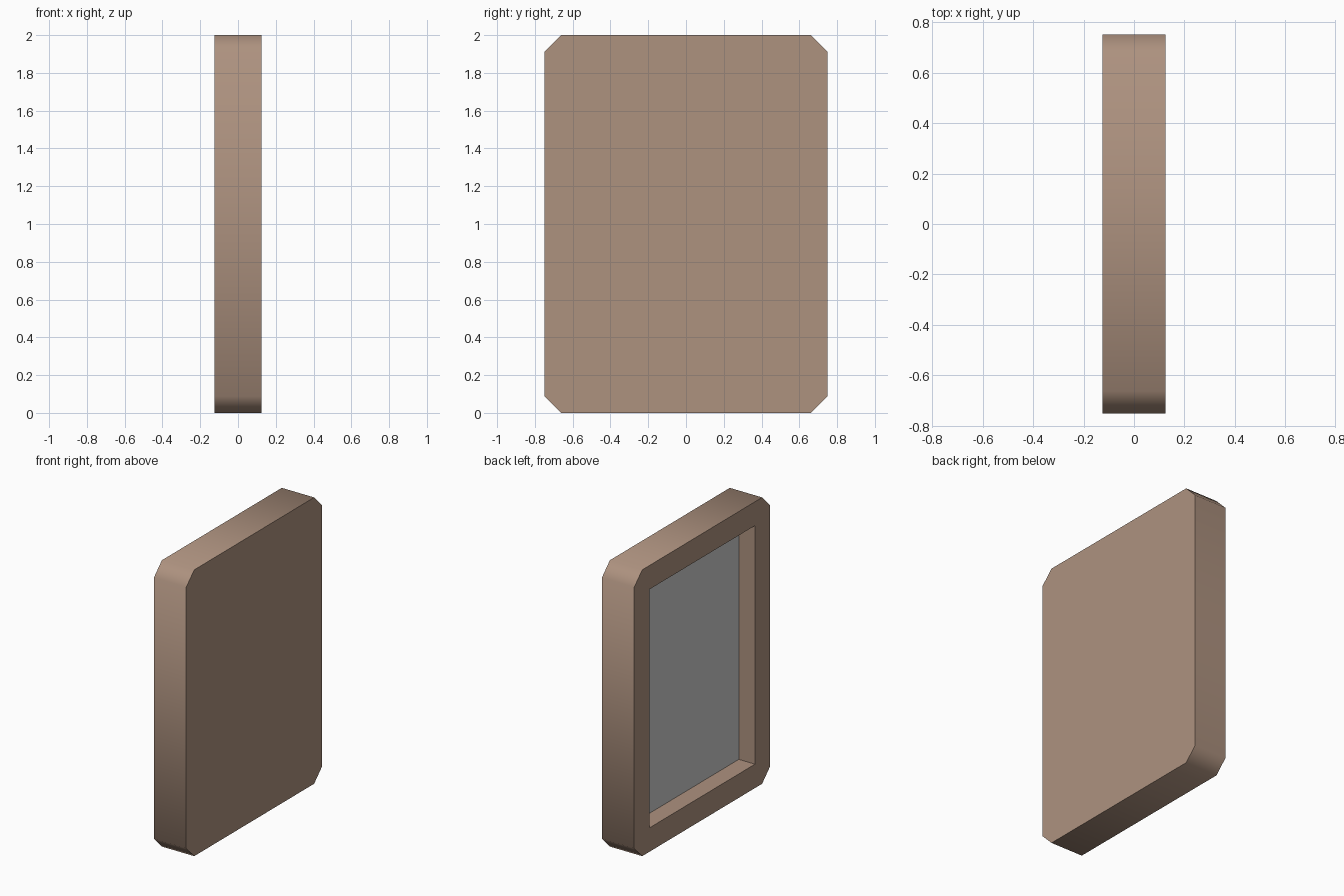
import bpy, bmesh, math
from mathutils import Matrix

old = bpy.data.objects.get("Cube")
if old:
    bpy.data.objects.remove(old, do_unlink=True)

DEPTH, WIDTH, HEIGHT = 0.25, 1.5, 2.0
CHAMFER, BORDER, PLATE = 0.088, 0.167, 0.004


def material(name, rgb):
    mat = bpy.data.materials.new(name)
    mat.use_nodes = True
    mat.diffuse_color = (*rgb, 1)
    mat.node_tree.nodes["Principled BSDF"].inputs["Base Color"].default_value = (*rgb, 1)
    return mat


def box(name, x_min, x_max, width, height, mat, chamfer=0):
    """Box centred on y, mid-height at z = 1, optionally with its corner edges cut."""
    bm = bmesh.new()
    place = Matrix.Translation(((x_min + x_max) / 2, 0, HEIGHT / 2))
    size = Matrix.Diagonal((x_max - x_min, width, height, 1))
    bmesh.ops.create_cube(bm, size=1, matrix=place @ size)
    if chamfer:
        corners = [e for e in bm.edges
                   if abs(e.verts[0].co.x - e.verts[1].co.x) > 0.01]
        bmesh.ops.bevel(bm, geom=corners, offset=chamfer, segments=1, affect='EDGES')
    mesh = bpy.data.meshes.new(name)
    bm.to_mesh(mesh)
    bm.free()
    mesh.materials.append(mat)
    obj = bpy.data.objects.new(name, mesh)
    bpy.context.collection.objects.link(obj)
    return obj


brown = material("dusty brown", (0.42, 0.287, 0.213))
grey = material("light grey", (0.604, 0.604, 0.604))

# Solid frame with chamfered corners
frame = box("frame", -DEPTH / 2, DEPTH / 2, WIDTH, HEIGHT, brown, CHAMFER)

# Rectangular recess cut into the -x face
inner_w, inner_h = WIDTH - 2 * BORDER, HEIGHT - 2 * BORDER
cutter = box("recess_cutter", -DEPTH, PLATE, inner_w, inner_h, brown)
cutter.hide_render = True
cut = frame.modifiers.new("recess", 'BOOLEAN')
cut.operation = 'DIFFERENCE'
cut.solver = 'EXACT'
cut.object = cutter
bpy.ops.object.select_all(action='DESELECT')
bpy.context.view_layer.objects.active = frame
frame.select_set(True)
bpy.ops.object.modifier_apply(modifier=cut.name)
bpy.data.objects.remove(cutter, do_unlink=True)

# Rim is shaded smoothly around the chamfers, broad faces stay flat
bpy.ops.object.shade_smooth_by_angle(angle=math.radians(60))

# Grey panel at the bottom of the recess
box("panel", 0, PLATE, inner_w, inner_h, grey)
